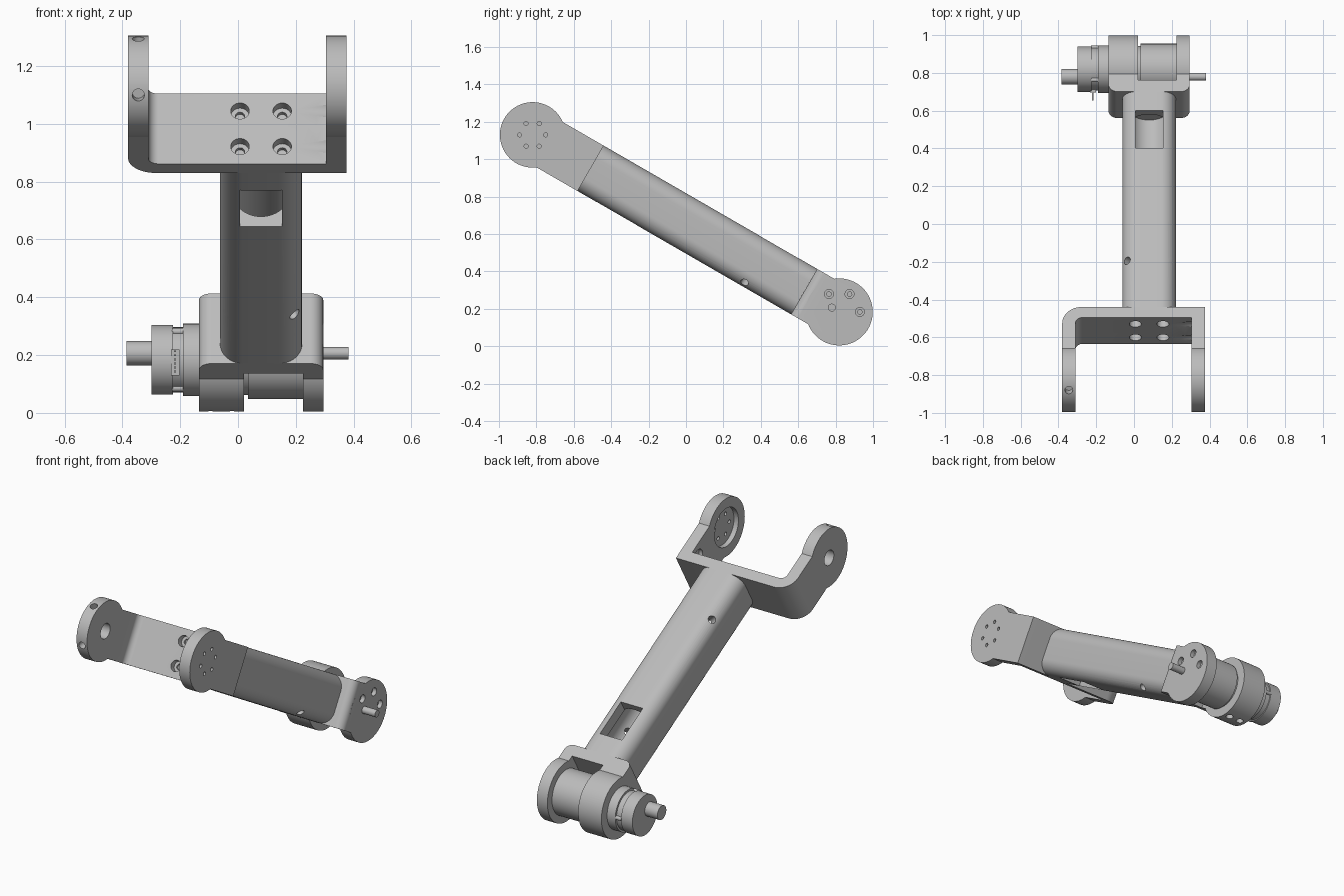
import bpy, bmesh, math
from mathutils import Matrix, Vector

if "Cube" in bpy.data.objects:
    bpy.data.objects.remove(bpy.data.objects["Cube"])

# Working frame: x across, y along the link, z through its thickness
FRAME = Matrix.Translation((0, -0.82, 1.13)) @ Matrix.Rotation(math.radians(-30), 4, 'X')
LOW = 1.893      # distance between the two hub axes
HALF = 0.14      # half thickness of the link
MID = 0.08       # x of the tube axis
X = Vector((1, 0, 0))

metal = bpy.data.materials.new("light_grey_metal")
metal.use_nodes = True
grey = (0.5, 0.5, 0.5, 1)
metal.diffuse_color = grey
metal.node_tree.nodes["Principled BSDF"].inputs["Base Color"].default_value = grey


def make(name, bm):
    bmesh.ops.recalc_face_normals(bm, faces=bm.faces)
    mesh = bpy.data.meshes.new(name)
    bm.to_mesh(mesh)
    bm.free()
    mesh.materials.append(metal)
    ob = bpy.data.objects.new(name, mesh)
    bpy.context.collection.objects.link(ob)
    return ob


def rod(name, start, end, r, r2=None, n=48):
    """Cylinder or cone between two points."""
    a, b = Vector(start), Vector(end)
    d = b - a
    bm = bmesh.new()
    bmesh.ops.create_cone(bm, cap_ends=True, segments=n, radius1=r,
                          radius2=r if r2 is None else r2, depth=d.length)
    turn = d.to_track_quat('Z', 'Y').to_matrix().to_4x4()
    bm.transform(Matrix.Translation((a + b) / 2) @ turn)
    return make(name, bm)


def xrod(name, x0, x1, y, r, z=0, r2=None, n=48):
    return rod(name, (x0, y, z), (x1, y, z), r, r2, n)


def box(name, lo, hi):
    lo, hi = Vector(lo), Vector(hi)
    bm = bmesh.new()
    bmesh.ops.create_cube(bm, size=1)
    bm.transform(Matrix.Translation((lo + hi) / 2) @ Matrix.Diagonal((hi - lo).to_4d()))
    return make(name, bm)


def prism(name, corners, to3d, depth):
    """Extrude an outline of (a, b, fillet radius) corners."""
    pts = []
    for i, (a, b, r) in enumerate(corners):
        p = Vector((a, b))
        if not r:
            pts.append(p)
            continue
        d0 = (Vector(corners[i - 1][:2]) - p).normalized()
        d1 = (Vector(corners[(i + 1) % len(corners)][:2]) - p).normalized()
        centre = p + (d0 + d1) * r
        for k in range(13):
            t = math.radians(90 * k / 12)
            pts.append(centre - d1 * r * math.cos(t) - d0 * r * math.sin(t))
    bm = bmesh.new()
    face = bm.faces.new([bm.verts.new(to3d(p.x, p.y)) for p in pts])
    new = bmesh.ops.extrude_face_region(bm, geom=[face])['geom']
    bmesh.ops.translate(bm, vec=depth, verts=[v for v in new if isinstance(v, bmesh.types.BMVert)])
    return make(name, bm)


def combine(ob, tool, operation='DIFFERENCE'):
    mod = ob.modifiers.new("shape", 'BOOLEAN')
    mod.operation, mod.solver, mod.object = operation, 'EXACT', tool
    bpy.context.view_layer.objects.active = ob
    bpy.ops.object.modifier_apply(modifier=mod.name)
    bpy.data.objects.remove(tool)


def ring(y, radius, count=6, first=30):
    for k in range(count):
        t = math.radians(first + 360 * k / count)
        yield y + radius * math.cos(t), radius * math.sin(t)


def radial_hole(ob, x, y, angle, r=0.021):
    t = math.radians(angle)
    d = Vector((0, math.cos(t), math.sin(t)))
    c = Vector((x, y, 0))
    combine(ob, rod("cutter", c + d * 0.12, c + d * 0.25, r, n=24))


def flat(x, y):
    return (x, y, -HALF)


UP = Vector((0, 0, 2 * HALF))

# Hollow square tube with rounded corners
a, b = MID - 0.142, MID + 0.142
tube = prism("link_tube", [(a, -HALF, .08), (b, -HALF, .08), (b, HALF, .08), (a, HALF, .08)],
             lambda x, z: (x, 0.358, z), Vector((0, 1.318, 0)))
combine(tube, rod("cutter", (MID, 0.4, 0), (MID, 1.64, 0), 0.1))
for y0, y1, z0, z1 in ((0.478, 0.728, -0.2, 0), (1.33, 1.56, 0, 0.2)):
    combine(tube, box("cutter", (MID - 0.073, y0, z0), (MID + 0.073, y1, z1)))
for y, s in ((0.654, 1), (1.376, -1)):
    for side in (-1, 1):
        combine(tube, rod("cutter", (MID + side * 0.05, y, s * 0.05),
                          (MID + side * 0.2, y, s * 0.2), 0.022, n=24))

# Upper fork: U bracket with a round hub on each arm
fork = prism("upper_fork", [(-0.38, 0, 0), (-0.38, 0.358, 0.1), (0.375, 0.358, 0), (0.375, 0, 0),
                            (0.305, 0, 0), (0.305, 0.294, 0), (-0.31, 0.294, 0.035), (-0.31, 0, 0)],
             flat, UP)
for x0, x1 in ((-0.38, -0.31), (0.305, 0.375)):
    combine(fork, xrod("hub", x0, x1, 0, 0.175, n=96), 'UNION')
combine(fork, xrod("cutter", -0.4, -0.3, 0, 0.045))
for angle in (140, 220):
    radial_hole(fork, -0.345, 0, angle)
# Horn pocket, horn bore and screw circle
combine(fork, xrod("cutter", 0.29, 0.335, 0, 0.115, n=64))
combine(fork, xrod("cutter", 0.362, 0.39, 0, 0.045))
combine(fork, xrod("cutter", 0.3, 0.39, 0, 0.024))
for y, z in ring(0, 0.07):
    combine(fork, xrod("cutter", 0.355, 0.39, y, 0.021, z, n=24))
    combine(fork, xrod("cutter", 0.3, 0.39, y, 0.011, z, n=16))
# Side screw holes and their tool grooves
for z in (-0.071, 0.071):
    for y in (0.162, 0.264):
        combine(fork, xrod("cutter", 0.3, 0.39, y, 0.018, z, n=24))
    combine(fork, xrod("cutter", 0.19, 0.33, 0.264, 0.029, z, 0.041, n=32))
    for x in (MID - 0.073, MID + 0.073):
        combine(fork, rod("cutter", (x, 0.28, z), (x, 0.33, z), 0.032, n=32))
        combine(fork, rod("cutter", (x, 0.28, z), (x, 0.345, z), 0.016, n=24))

# Lower yoke: thick motor clamp on one side, thin cheek on the other
yoke = prism("lower_yoke", [(-0.135, 1.676, 0.045), (0.295, 1.676, 0.045), (0.295, LOW, 0),
                            (0.225, LOW, 0), (0.225, 1.746, 0), (0.02, 1.746, 0),
                            (0.02, LOW, 0), (-0.135, LOW, 0)], flat, UP)
for x0, x1 in ((-0.135, 0.02), (0.225, 0.295)):
    combine(yoke, xrod("hub", x0, x1, LOW, 0.179, n=96), 'UNION')
for angle in (60, -60):
    for x in (-0.095, -0.02):
        radial_hole(yoke, x, LOW, angle)
for y, z in ring(LOW, 0.11):
    combine(yoke, xrod("cutter", 0.27, 0.31, y, 0.024, z, n=24))
    combine(yoke, xrod("cutter", 0.2, 0.31, y, 0.012, z, n=16))
SHAFT = LOW - 0.046
combine(yoke, xrod("cutter", 0.28, 0.31, SHAFT, 0.045))

# Motor running through the yoke
parts = [tube, fork, yoke,
         xrod("motor_body", 0.035, 0.225, LOW, 0.135, n=96),
         xrod("motor_neck", 0.018, 0.037, LOW, 0.122, n=64),
         xrod("motor_flange", -0.19, -0.134, LOW, 0.125, n=96),
         xrod("encoder_neck", -0.226, -0.189, LOW, 0.113, n=64),
         xrod("encoder_cap", -0.3, -0.225, LOW, 0.12, n=96),
         xrod("rear_shaft", -0.385, -0.299, SHAFT, 0.042),
         xrod("output_shaft", 0.27, 0.382, SHAFT, 0.021)]
# Snap tabs around the encoder neck
for i, (y, z) in enumerate(ring(LOW, 0.113, 3, 150)):
    parts.append(xrod(f"snap_tab_{i + 1}", -0.228, -0.188, y, 0.012, z, n=16))

for ob in parts:
    ob.data.transform(FRAME)

# Upright connector with a row of pins, in front of the encoder
parts.append(box("connector", (-0.232, 0.695, 0.13), (-0.202, 0.74, 0.22)))
for i in range(6):
    z = 0.14 + i * 0.014
    parts.append(box(f"connector_pin_{i + 1}", (-0.222, 0.655, z), (-0.214, 0.7, z + 0.006)))

bpy.ops.object.select_all(action='DESELECT')
for ob in parts:
    ob.select_set(True)
bpy.context.view_layer.objects.active = tube
bpy.ops.object.shade_smooth_by_angle(angle=math.radians(30))
